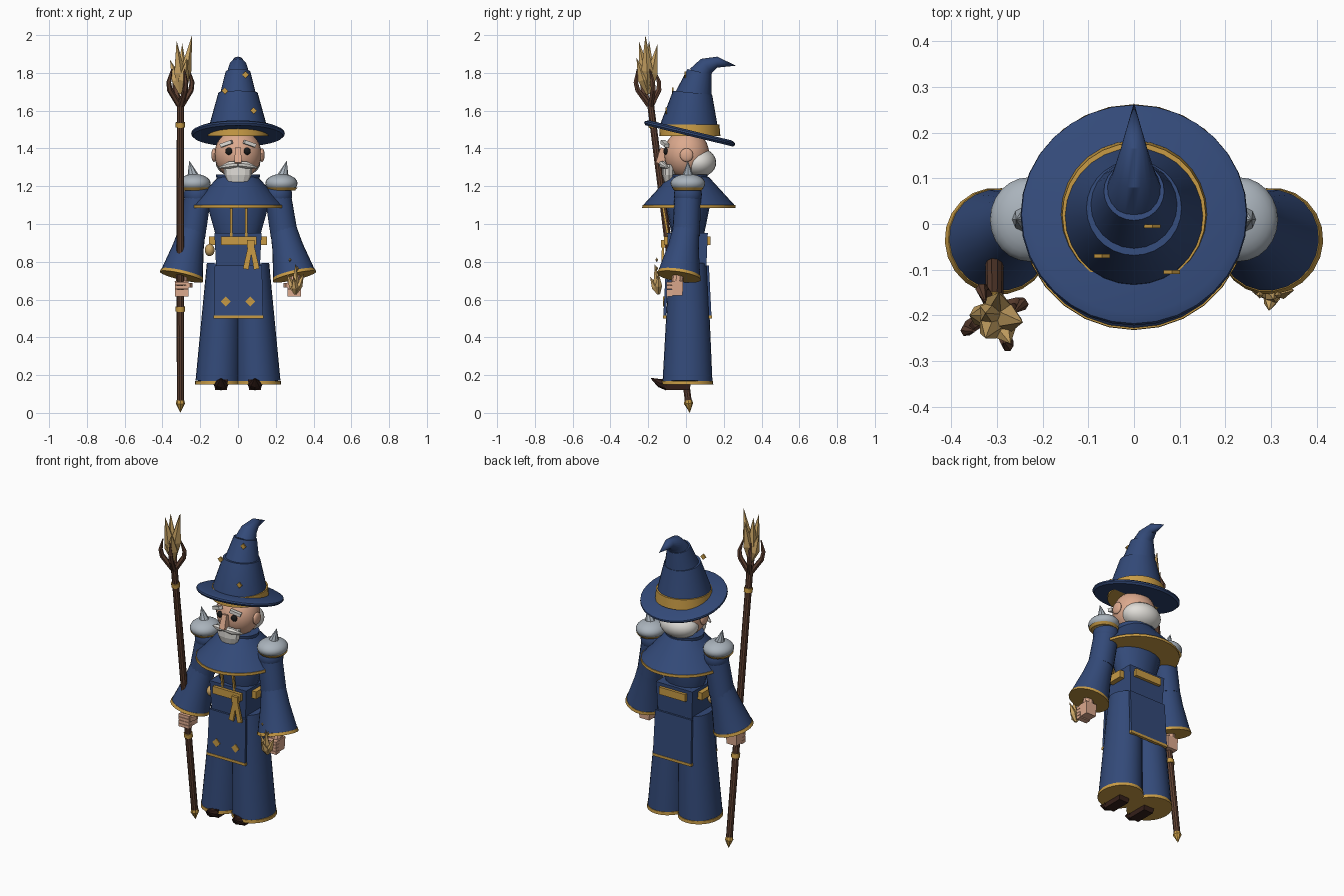
import bpy, bmesh, math
from mathutils import Vector, Matrix, Euler

cube = bpy.data.objects.get("Cube")
if cube:
    bpy.data.objects.remove(cube)


def colour(name, r, g, b):
    m = bpy.data.materials.new(name)
    m.use_nodes = True
    m.diffuse_color = (r, g, b, 1)
    m.node_tree.nodes["Principled BSDF"].inputs["Base Color"].default_value = (r, g, b, 1)
    return m


BLUE = colour("robe blue", .033, .068, .19)
GOLD = colour("trim gold", .58, .33, .06)
CRYSTAL = colour("crystal amber", .6, .38, .13)
SKIN = colour("skin", .72, .4, .27)
HAIR = colour("hair white", .75, .73, .69)
STEEL = colour("steel grey", .4, .45, .5)
WOOD = colour("staff wood", .11, .05, .03)
SHOE = colour("shoe leather", .035, .014, .01)
EYE = colour("eye black", .01, .01, .01)


def finish(name, bm, mat, smooth):
    bmesh.ops.remove_doubles(bm, verts=bm.verts, dist=.0004)
    bmesh.ops.recalc_face_normals(bm, faces=bm.faces)
    me = bpy.data.meshes.new(name)
    bm.to_mesh(me)
    bm.free()
    me.materials.append(mat)
    if smooth:
        me.shade_smooth()
        me.set_sharp_from_angle(angle=math.radians(32))
    ob = bpy.data.objects.new(name, me)
    bpy.context.collection.objects.link(ob)
    return ob


def tube(name, mat, pts, n=24, sx=1, sy=1, smooth=True, turn=0):
    """Loft of rings (x, y, z, radius), each square to the path."""
    bm = bmesh.new()
    rings = []
    for i, p in enumerate(pts):
        a, b = Vector(pts[max(i - 1, 0)][:3]), Vector(pts[min(i + 1, len(pts) - 1)][:3])
        q = Vector((0, 0, 1)).rotation_difference((b - a).normalized())
        ring = []
        for k in range(n):
            t = 2 * math.pi * k / n + turn
            r = max(p[3], .00005)
            off = Vector((r * sx * math.cos(t), r * sy * math.sin(t), 0))
            ring.append(bm.verts.new(Vector(p[:3]) + q @ off))
        rings.append(ring)
    for lo, hi in zip(rings, rings[1:]):
        for k in range(n):
            bm.faces.new((lo[k], lo[(k + 1) % n], hi[(k + 1) % n], hi[k]))
    bm.faces.new(rings[0])
    bm.faces.new(rings[-1])
    return finish(name, bm, mat, smooth)


def box(name, mat, centre, size, rot=(0, 0, 0), taper=1):
    """Box whose bottom is scaled by taper."""
    bm = bmesh.new()
    bmesh.ops.create_cube(bm, size=1)
    for v in bm.verts:
        f = taper if v.co.z < 0 else 1
        v.co = Vector((v.co.x * size[0] * f, v.co.y * size[1] * f, v.co.z * size[2]))
    bm.transform(Matrix.Translation(centre) @ Euler(rot).to_matrix().to_4x4())
    return finish(name, bm, mat, False)


def ball(name, mat, centre, radii):
    bm = bmesh.new()
    bmesh.ops.create_uvsphere(bm, u_segments=24, v_segments=14, radius=1)
    bm.transform(Matrix.Translation(centre) @ Matrix.Diagonal((*radii, 1)))
    return finish(name, bm, mat, True)


def diamond(name, x, y, z, r):
    tube(name, GOLD, [(x, y + .004, z, r), (x, y - .004, z, r)], 4, smooth=False)


# Hat: tilted brim, band, three crooked sections, small diamonds
brim = tube("hat_brim", BLUE, [(0, 0, -.014, .238), (0, 0, -.003, .248), (0, 0, .006, .246),
                               (0, 0, .016, .225)], 32)
brim.location = (0, .02, 1.48)
brim.rotation_euler.x = math.radians(-13.7)
tube("hat_band", GOLD, [(0, .02, 1.465, .162), (0, .02, 1.527, .157)], 28)
tube("hat_lower", BLUE, [(0, .018, 1.48, .158), (0, .018, 1.53, .15), (0, .035, 1.695, .104)], 28)
tube("hat_middle", BLUE, [(0, .04, 1.675, .099), (0, .072, 1.805, .066)], 24)
tube("hat_tip", BLUE, [(0, .072, 1.785, .063), (0, .108, 1.837, .047),
                       (0, .165, 1.857, .029), (0, .265, 1.838, 0)], 20)
for x, y, z in [(.04, -.005, 1.79), (-.07, -.07, 1.705), (.083, -.105, 1.6)]:
    diamond("hat_diamond", x, y, z, .018)

# Head and face
ball("head", SKIN, (0, .003, 1.37), (.125, .12, .13))
ball("back_hair", HAIR, (0, .065, 1.325), (.118, .095, .078))
box("nose", SKIN, (0, -.128, 1.36), (.03, .035, .085), (-.25, 0, 0), 1.3)
tube("beard", HAIR, [(0, -.088, 1.215, .05), (0, -.09, 1.26, .072), (0, -.088, 1.315, .078)],
     12, 1, .5, False)
for s, side in ((1, "left"), (-1, "right")):
    ball(side + "_ear", SKIN, (s * .127, .003, 1.365), (.014, .035, .036))
    ball(side + "_eye", EYE, (s * .048, -.106, 1.385), (.019, .014, .019))
    box(side + "_eyebrow", HAIR, (s * .062, -.112, 1.425), (.066, .025, .019), (0, s * .32, s * .35))
    tube(side + "_moustache", HAIR, [(0, -.13, 1.318, .016), (s * .045, -.122, 1.312, .02),
                                     (s * .1, -.098, 1.298, .005)], 8)

# Torso, mantle and collar
tube("collar", BLUE, [(0, .015, 1.19, .1), (0, .015, 1.262, .112)], 20, 1.05, .9)
tube("mantle", BLUE, [(0, .015, 1.099, .243), (0, .015, 1.195, .155), (0, .015, 1.25, .105)], 28)
tube("mantle_trim", GOLD, [(0, .015, 1.084, .247), (0, .015, 1.1, .246)], 28)
tube("chest", BLUE, [(0, .01, .93, .115), (0, .01, 1.09, .16), (0, .01, 1.2, .14)], 16, 1, .72)
box("waist", BLUE, (0, .008, .865), (.25, .215, .175), taper=.93)

# Belt, chest ribbons, sash and pouch
for y, w, name in ((-.106, .19, "front"), (.12, .18, "back")):
    box(name + "_belt_plate", GOLD, (.004, y, .91), (w, .022, .045))
for s, side in ((1, "left"), (-1, "right")):
    box(side + "_belt_plate", GOLD, (s * .135, .01, .91), (.035, .1, .045))
    box(side + "_chest_ribbon", GOLD, (.004 + s * .04, -.107, 1.005), (.013, .012, .16), (.17, 0, 0))
    box(side + "_sash_end", GOLD, (.07 + s * .016, -.122, .825), (.024, .012, .13),
        (0, -s * .2, 0), 1.25)
box("sash_knot", GOLD, (.068, -.12, .895), (.04, .025, .04))
ball("pouch", CRYSTAL, (-.15, -.045, .862), (.026, .03, .032))

# Tabards with hems and diamonds
for s, y, name in ((-1, -.106, "front"), (1, .121, "back")):
    box(name + "_tabard", BLUE, (.002, y, .645), (.25, .014, .27), (-s * -.05, 0, 0), 1.04)
    box(name + "_tabard_hem", GOLD, (.002, y + s * .007, .508), (.264, .018, .016))
for s in (1, -1):
    diamond("tabard_diamond", s * .065, -.117, .59, .026)

# Robe halves and pointed shoes
for s, side in ((1, "left"), (-1, "right")):
    tube(side + "_robe", BLUE, [(s * .105, .008, .165, .12), (s * .088, .01, .5, .105),
                                (s * .075, .01, .79, .09)], 24, 1, 1.1)
    tube(side + "_robe_trim", GOLD, [(s * .105, .008, .15, .124), (s * .105, .008, .169, .123)],
         24, 1, 1.1)
    box(side + "_shoe", SHOE, (s * .09, -.045, .15), (.075, .15, .055), taper=.85)
    tube(side + "_shoe_toe", SHOE, [(s * .09, -.1, .15, .042), (s * .09, -.14, .158, .03),
                                    (s * .09, -.185, .183, .003)], 8, .95, .75, False)

# Shoulders, arms, sleeves and hands
for s, side in ((1, "left"), (-1, "right")):
    ball(side + "_shoulder", BLUE, (s * .215, .01, 1.155), (.072, .074, .072))
    tube(side + "_upper_arm", BLUE, [(s * .21, .01, 1.16, .07), (s * .245, 0, .94, .073)], 18)
    elbow, cuff = Vector((s * .24, .002, .975)), Vector((s * .295, -.035, .738))
    hem = cuff + (cuff - elbow) * .07
    tube(side + "_sleeve", BLUE, [(*elbow, .07), (*elbow.lerp(cuff, .4), .082), (*cuff, .112)], 22)
    tube(side + "_sleeve_trim", GOLD, [(*cuff, .114), (*hem, .118)], 22)
    ball(side + "_pauldron", STEEL, (s * .23, .01, 1.215), (.085, .092, .05))
    tube(side + "_pauldron_trim", GOLD, [(s * .23, .01, 1.178, .073), (s * .23, .01, 1.192, .084)], 24)
    tube(side + "_pauldron_spike", STEEL, [(s * .236, .01, 1.245, .034), (s * .258, .01, 1.335, 0)],
         8, smooth=False)
    tube(side + "_wrist", SKIN, [(s * .298, -.04, .74, .03), (s * .3, -.05, .67, .032)], 10)
    box(side + "_palm", SKIN, (s * .298, -.045, .66), (.074, .06, .075), taper=.9)
    for k in range(4):
        box(side + "_finger", SKIN, (s * .298, -.088, .685 - k * .02), (.07, .032, .018))
    box(side + "_thumb", SKIN, (s * .258, -.078, .675), (.02, .045, .024), (0, 0, s * .3))


# Staff leaning forward, with bands, foot, claws and crystals
def staff(z, r):
    return (-.305, .02 - .127 * z, z, r)


tube("staff_shaft", WOOD, [staff(.06, .019), staff(.85, .02), staff(1.66, .019)], 10)
tube("staff_foot", GOLD, [staff(0, 0), staff(.05, .024), staff(.068, .02)], 8, smooth=False)
for z in (.55, 1.525):
    tube("staff_band", GOLD, [staff(z - .013, .025), staff(z + .013, .025)], 12)
for k in range(4):
    a = math.radians(25 + 90 * k)
    c, d = math.cos(a), math.sin(a)
    tube("staff_claw", WOOD, [(-.305 + c * r, -.19 - h * .12 + d * r, 1.63 + h, w) for r, h, w in
                              ((.008, 0, .016), (.062, .08, .015), (.068, .12, .013), (.05, .19, .003))],
         6, smooth=False)


def crystals(name, base, tips, r):
    for tip in tips:
        b, t = Vector(base), Vector(tip)
        tube(name, CRYSTAL, [(*b, r * .4), (*b.lerp(t, .4), r), (*t, 0)], 5, smooth=False)


crystals("staff_crystal", (-.302, -.2, 1.69),
         [(-.243, -.215, 2.0), (-.325, -.195, 1.97), (-.295, -.15, 1.955), (-.325, -.25, 1.97),
          (-.36, -.2, 1.87), (-.27, -.262, 1.88)], .032)

# Small crystal charm in the left hand
crystals("hand_crystal", (.303, -.145, .63),
         [(.258, -.148, .74), (.305, -.165, .79), (.35, -.145, .74), (.295, -.19, .72)], .02)
for x, z in ((.275, .81), (.315, .765)):
    tube("floating_shard", CRYSTAL, [(x, -.155, z - .012, 0), (x, -.155, z, .008),
                                     (x, -.155, z + .012, 0)], 4, smooth=False)
